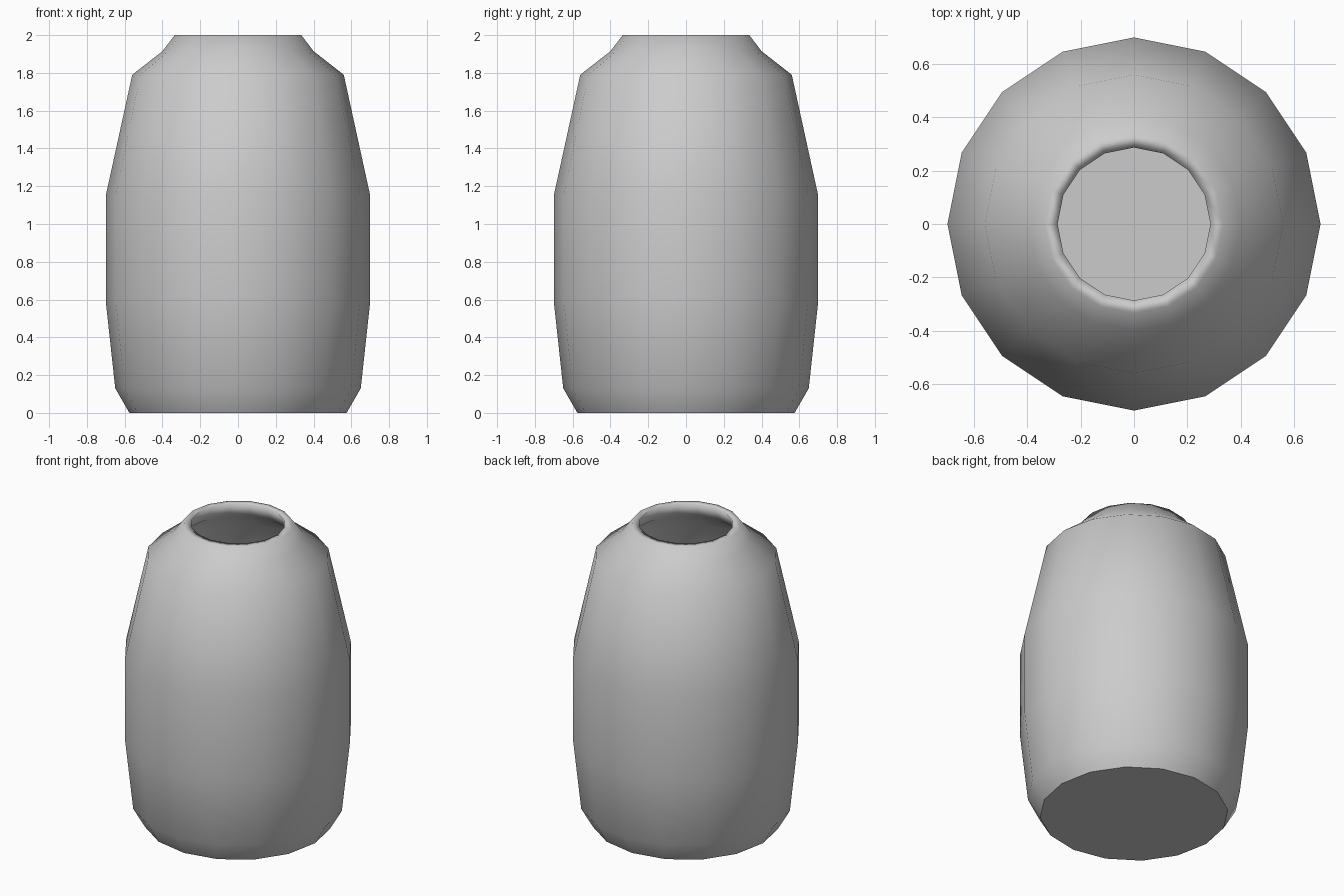
import bpy, bmesh
from math import cos, sin, pi

if "Cube" in bpy.data.objects:
    bpy.data.objects.remove(bpy.data.objects["Cube"])

SIDES = 16

# Closed wall profile (radius, height): outside going up, over the rim, inside going down
outer = [(0.575, 0), (0.65, 0.13), (0.70, 0.59), (0.70, 1.15),
         (0.56, 1.79), (0.40, 1.915), (0.335, 2.0)]
inner = [(0.287, 2.0), (0.365, 1.88), (0.515, 1.76), (0.65, 1.145),
         (0.65, 0.595), (0.60, 0.145), (0.545, 0.05)]

bm = bmesh.new()
rings = [[bm.verts.new((r * cos(2 * pi * i / SIDES), r * sin(2 * pi * i / SIDES), z))
          for i in range(SIDES)] for r, z in outer + inner]

# Smooth walls and rim
for a, b in zip(rings, rings[1:]):
    for i in range(SIDES):
        j = (i + 1) % SIDES
        bm.faces.new((a[i], a[j], b[j], b[i])).smooth = True

# Flat underside and inner floor
bm.faces.new(rings[0][::-1])
bm.faces.new(rings[-1])

mesh = bpy.data.meshes.new("vase")
bm.to_mesh(mesh)
bm.free()
vase = bpy.data.objects.new("vase", mesh)
bpy.context.collection.objects.link(vase)
